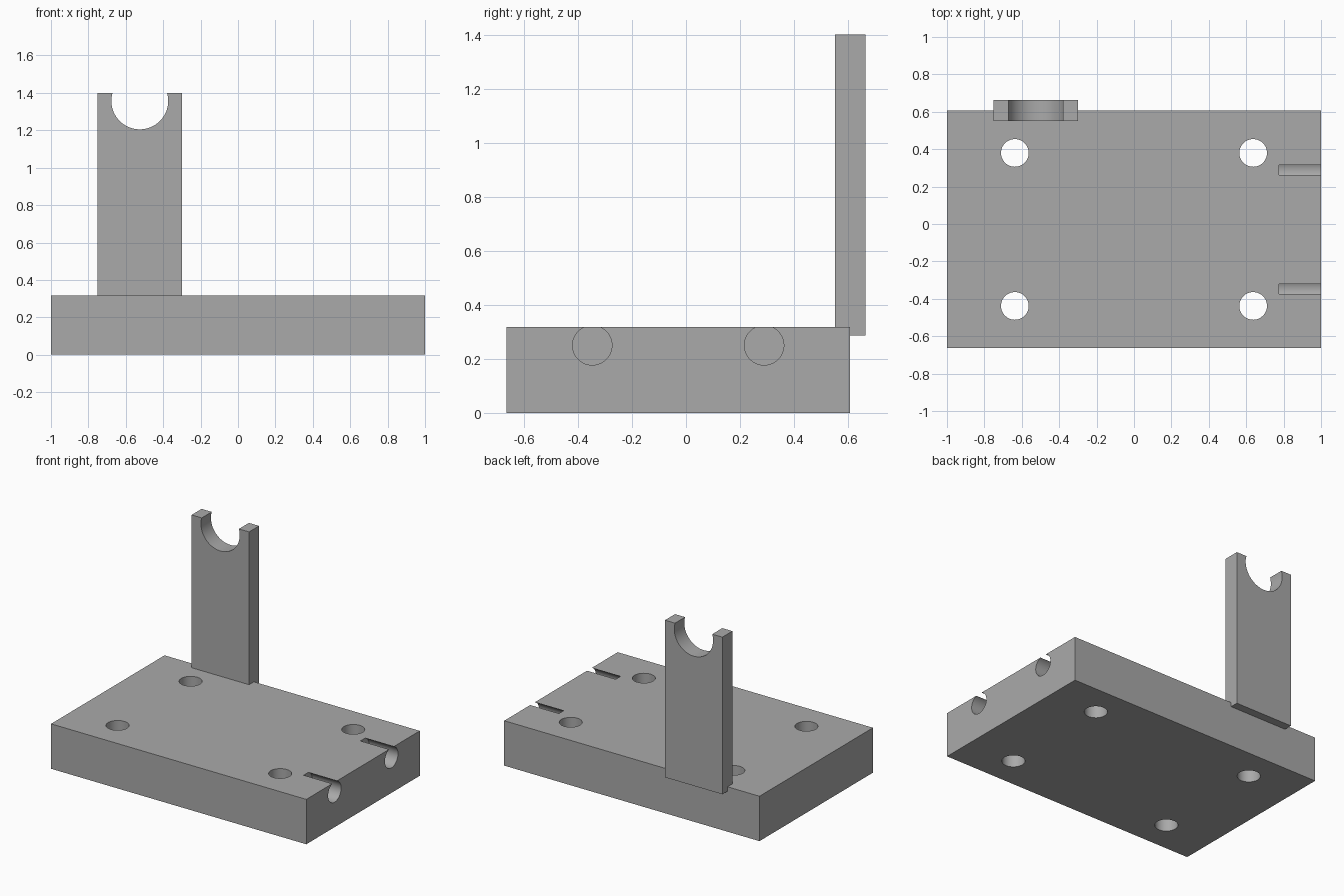
import bpy
import math

old = bpy.data.objects.get("Cube")
if old:
    bpy.data.objects.remove(old, do_unlink=True)

# One plain grey for the whole fixture
grey = bpy.data.materials.new("plain_grey")
grey.use_nodes = True
grey.diffuse_color = (0.4, 0.4, 0.4, 1)
grey.node_tree.nodes["Principled BSDF"].inputs["Base Color"].default_value = (0.4, 0.4, 0.4, 1)


def block(name, low, high):
    """Box between two opposite corners."""
    centre = [(a + b) / 2 for a, b in zip(low, high)]
    bpy.ops.mesh.primitive_cube_add(size=1, location=centre)
    obj = bpy.context.object
    obj.name = name
    obj.scale = [b - a for a, b in zip(low, high)]
    bpy.ops.object.transform_apply(location=False, rotation=False, scale=True)
    obj.data.materials.append(grey)
    return obj


def drill(target, centre, radius, depth, rotation=(0, 0, 0)):
    """Cut a round hole into the target."""
    bpy.ops.mesh.primitive_cylinder_add(vertices=64, radius=radius, depth=depth,
                                        location=centre, rotation=rotation)
    cutter = bpy.context.object
    cutter.hide_render = True
    cutter.data.materials.append(grey)
    cut = target.modifiers.new("hole", 'BOOLEAN')
    cut.operation = 'DIFFERENCE'
    cut.solver = 'EXACT'
    cut.object = cutter
    bpy.context.view_layer.objects.active = target
    bpy.ops.object.modifier_apply(modifier=cut.name)
    bpy.data.objects.remove(cutter, do_unlink=True)


def smooth(obj):
    bpy.ops.object.select_all(action='DESELECT')
    obj.select_set(True)
    bpy.context.view_layer.objects.active = obj
    bpy.ops.object.shade_smooth_by_angle(angle=math.radians(30))


QUARTER = math.pi / 2
MID_Y = -0.029

# Base plate with four bolt holes and two blind side bores open at the top
base = block("base_plate", (-1, -0.664, 0), (1, 0.606, 0.318))
for side in (-1, 1):
    for x in (-0.637, 0.637):
        drill(base, (x, MID_Y + side * 0.409, 0.16), 0.074, 1)
    drill(base, (0.975, MID_Y + side * 0.318, 0.25), 0.073, 0.4, (0, QUARTER, 0))
smooth(base)

# Upright post overhanging the back edge, with a round cradle in its top
post = block("upright_post", (-0.75, 0.552, 0.287), (-0.3, 0.664, 1.4))
drill(post, (-0.525, 0.61, 1.357), 0.152, 0.6, (QUARTER, 0, 0))
smooth(post)
